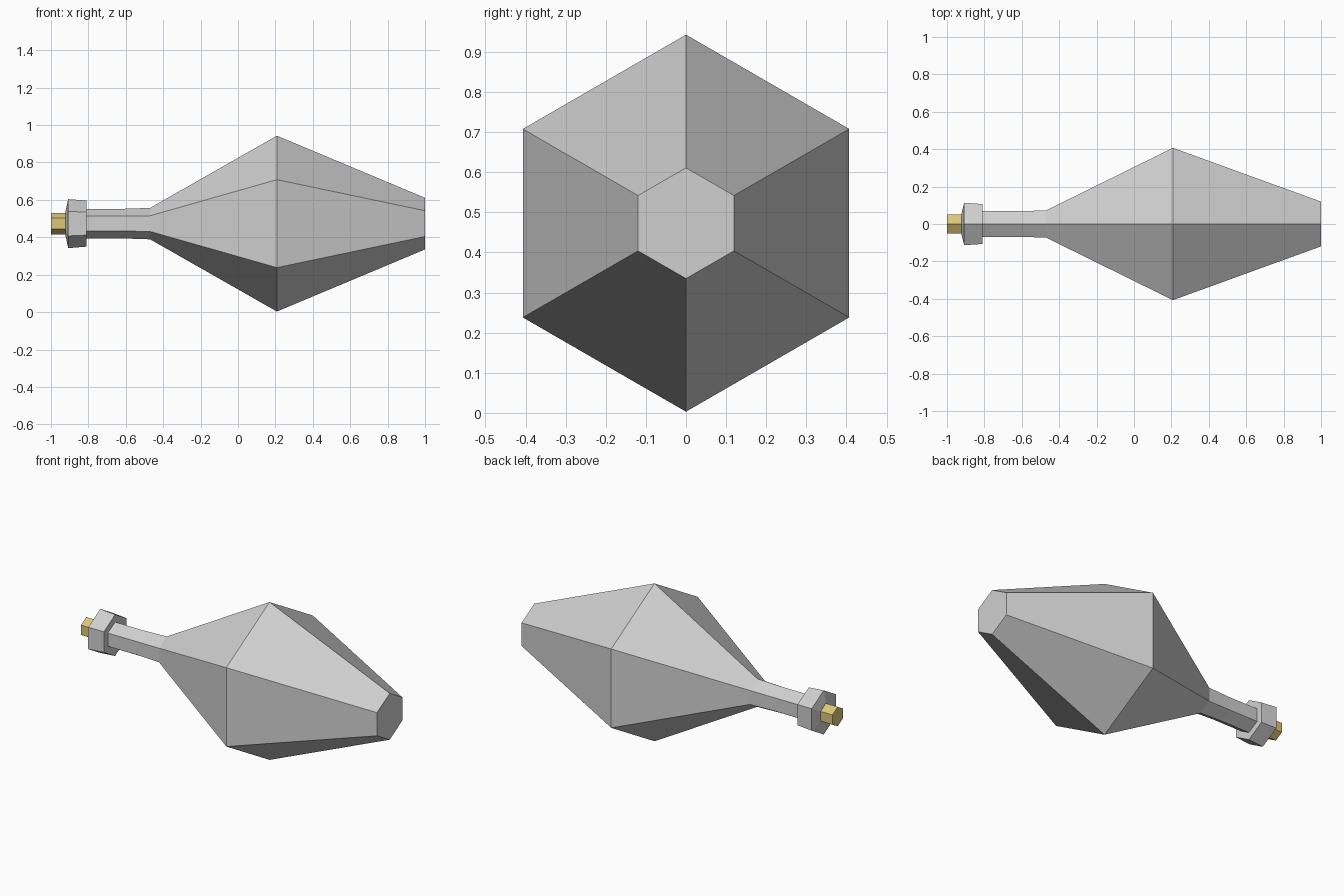
import bpy, bmesh
from math import sin, cos, pi

cube = bpy.data.objects.get("Cube")
if cube:
    bpy.data.objects.remove(cube)

AXIS_Z = 0.473
SIDES = 6


def make_material(name, color):
    mat = bpy.data.materials.new(name)
    mat.use_nodes = True
    mat.diffuse_color = color
    mat.node_tree.nodes["Principled BSDF"].inputs["Base Color"].default_value = color
    return mat


def hex_spindle(name, profile, mat):
    """Capped six-sided solid along x from (x, radius) stations, point upward."""
    bm = bmesh.new()
    rings = []
    for x, r in profile:
        angles = [pi / 2 + 2 * pi * i / SIDES for i in range(SIDES)]
        rings.append([bm.verts.new((x, r * cos(a), AXIS_Z + r * sin(a))) for a in angles])
    for a, b in zip(rings, rings[1:]):
        for i in range(SIDES):
            j = (i + 1) % SIDES
            bm.faces.new((a[i], a[j], b[j], b[i]))
    bm.faces.new(rings[0])
    bm.faces.new(rings[-1])
    bmesh.ops.recalc_face_normals(bm, faces=bm.faces)
    mesh = bpy.data.meshes.new(name)
    bm.to_mesh(mesh)
    bm.free()
    mesh.materials.append(mat)
    obj = bpy.data.objects.new(name, mesh)
    bpy.context.collection.objects.link(obj)
    return obj


steel = make_material("light_grey_metal", (0.63, 0.63, 0.63, 1))
brass = make_material("pale_brass", (0.72, 0.57, 0.19, 1))

# Faceted head running into its slim shaft
hex_spindle("head_and_shaft",
            [(-0.82, 0.079), (-0.62, 0.079), (-0.47, 0.084), (0.208, 0.47), (1.0, 0.138)], steel)

# Collar with a shallow bevelled outer face
hex_spindle("collar", [(-0.922, 0.066), (-0.908, 0.131), (-0.81, 0.123)], steel)

# Small end pin
hex_spindle("end_pin", [(-1.0, 0.058), (-0.915, 0.058)], brass)
